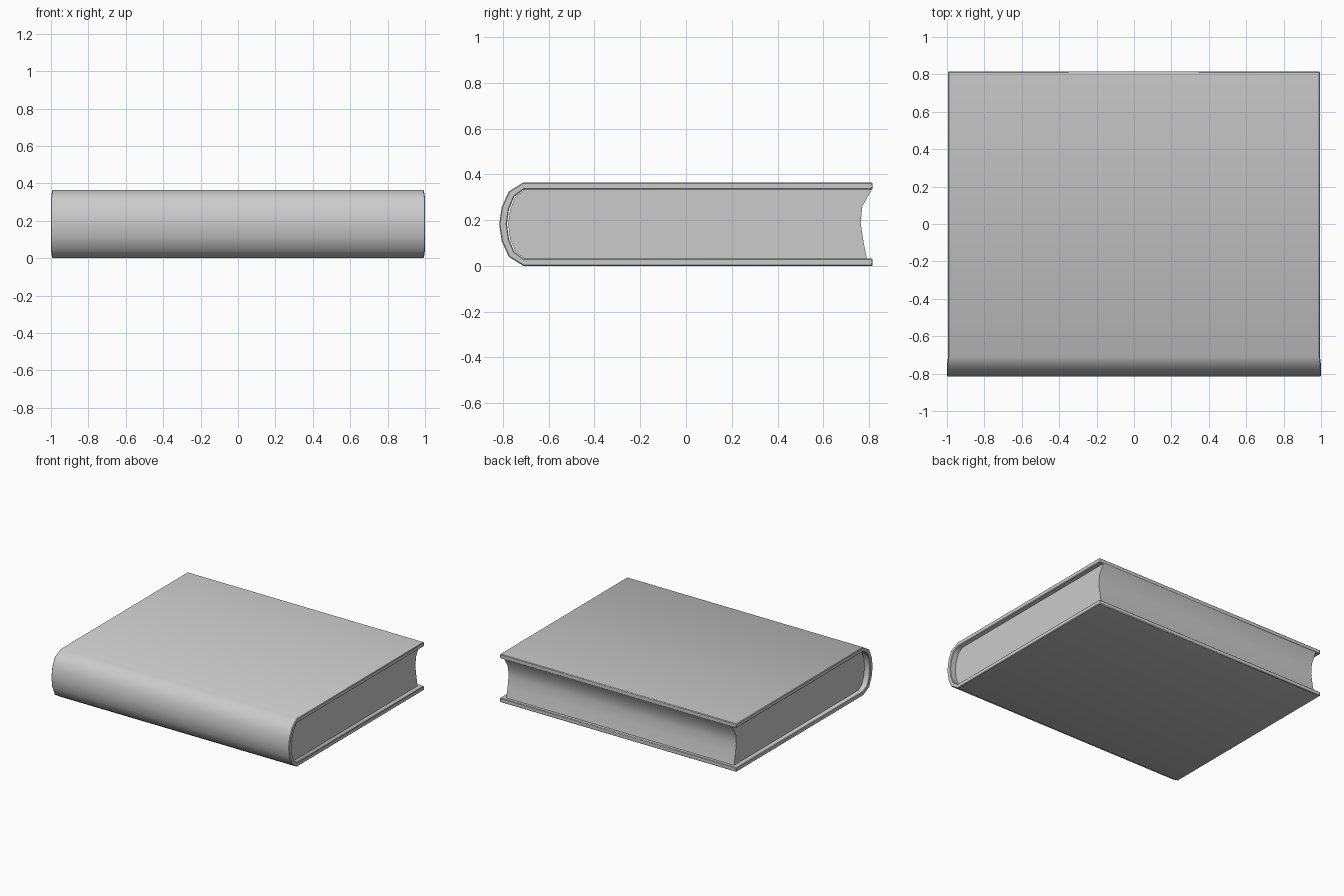
import bpy, bmesh, math

if "Cube" in bpy.data.objects:
    bpy.data.objects.remove(bpy.data.objects["Cube"])

MID = 0.1825  # mid height of the closed book


def finish(name, bm, bevel=0.0):
    bmesh.ops.recalc_face_normals(bm, faces=bm.faces)
    if bevel:
        sharp = [e for e in bm.edges if e.calc_face_angle(0) > math.radians(55)]
        bmesh.ops.bevel(bm, geom=sharp, offset=bevel, segments=1, affect='EDGES')
    me = bpy.data.meshes.new(name)
    bm.to_mesh(me)
    bm.free()
    ob = bpy.data.objects.new(name, me)
    bpy.context.collection.objects.link(ob)
    bpy.ops.object.select_all(action='DESELECT')
    ob.select_set(True)
    bpy.context.view_layer.objects.active = ob
    bpy.ops.object.shade_smooth_by_angle(angle=math.radians(40))
    return ob


def mirrored(half):
    """Complete a (y, z) profile whose last point lies on the mid height."""
    return half + [(y, 2 * MID - z) for y, z in reversed(half[:-1])]


# Cover: paired outer and inner profiles wrapping round the spine
outer = mirrored([(0.815, 0.365), (-0.71, 0.365), (-0.774, 0.325),
                  (-0.805, 0.257), (-0.816, MID)])
inner = mirrored([(0.815, 0.333), (-0.71, 0.333), (-0.75, 0.303),
                  (-0.773, 0.248), (-0.782, MID)])
bm = bmesh.new()
rings = []
for (oy, oz), (iy, iz) in zip(outer, inner):
    w = 1.0 if oy < -0.75 else 0.994  # spine slightly wider than the boards
    rings.append([bm.verts.new(p) for p in
                  ((-w, oy, oz), (w, oy, oz), (w, iy, iz), (-w, iy, iz))])
for a, b in zip(rings, rings[1:]):
    for i in range(4):
        j = (i + 1) % 4
        bm.faces.new((a[i], a[j], b[j], b[i]))
bm.faces.new(rings[0])
bm.faces.new(rings[-1])
finish("cover", bm, 0.004)

# Page block: rounded at the spine, hollow at the fore edge, inset at both ends
back = mirrored([(-0.705, 0.334), (-0.745, 0.303), (-0.768, 0.248), (-0.777, MID)])
fore = [(0.790, 0.031), (0.775, 0.108), (0.763, 0.187), (0.770, 0.260), (0.812, 0.334)]
bm = bmesh.new()
face = bm.faces.new([bm.verts.new((-0.957, y, z)) for y, z in back + fore])
new = bmesh.ops.extrude_face_region(bm, geom=[face], use_keep_orig=True)["geom"]
bmesh.ops.translate(bm, vec=(1.914, 0, 0),
                    verts=[v for v in new if isinstance(v, bmesh.types.BMVert)])
finish("page_block", bm)
